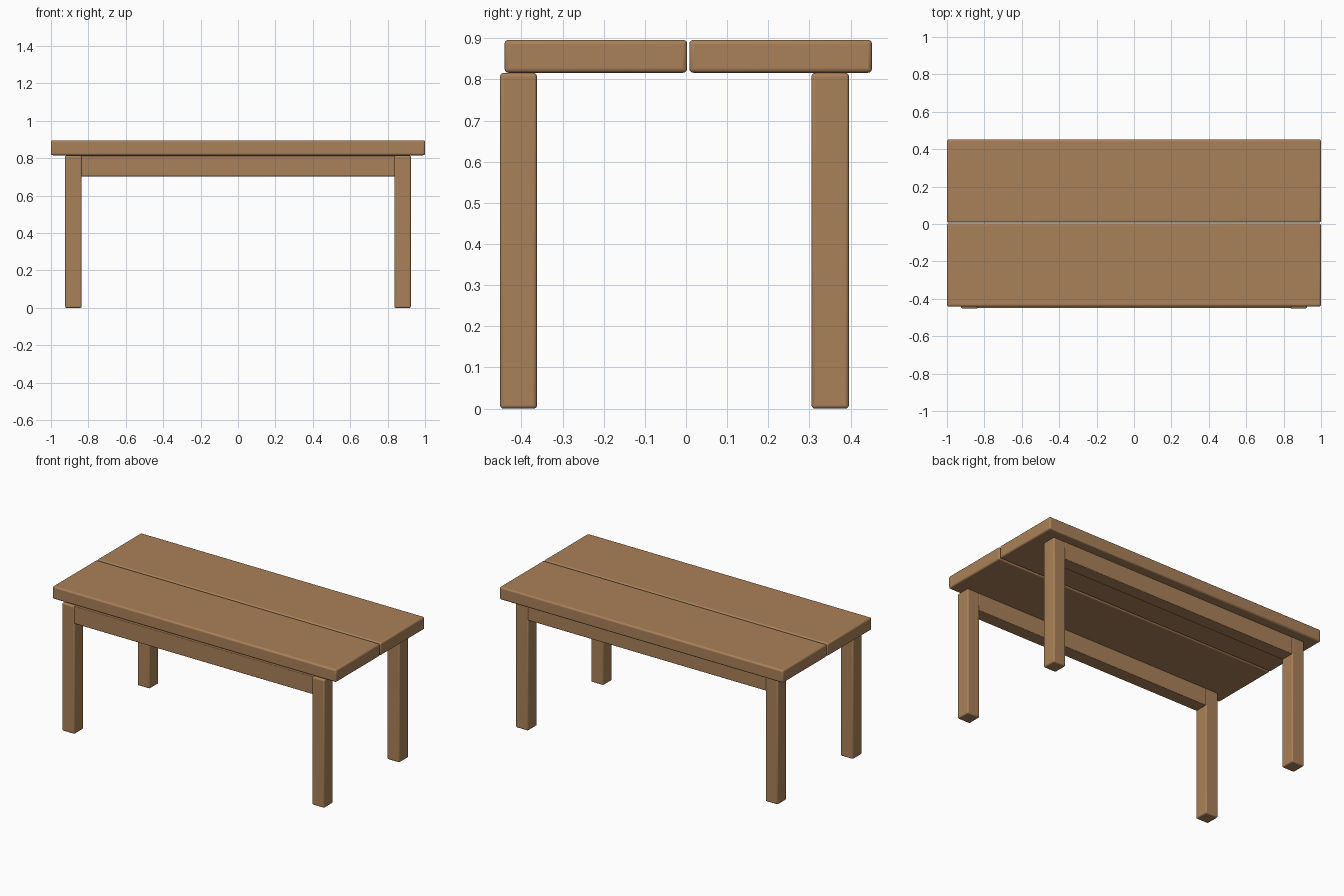
import bpy

if "Cube" in bpy.data.objects:
    bpy.data.objects.remove(bpy.data.objects["Cube"])

wood = bpy.data.materials.new("warm brown wood")
wood.diffuse_color = (0.40, 0.22, 0.10, 1)
wood.use_nodes = True
wood.node_tree.nodes["Principled BSDF"].inputs["Base Color"].default_value = wood.diffuse_color


def beam(name, low, high, radius):
    """Rounded-edge timber spanning two opposite corners."""
    size = [b - a for a, b in zip(low, high)]
    centre = [(a + b) / 2 for a, b in zip(low, high)]
    bpy.ops.mesh.primitive_cube_add(size=1, location=centre)
    ob = bpy.context.object
    ob.name = name
    ob.scale = size
    bpy.ops.object.transform_apply(location=False, rotation=False, scale=True)
    bevel = ob.modifiers.new("rounded edges", 'BEVEL')
    bevel.width = radius
    bevel.segments = 3
    ob.data.materials.append(wood)
    bpy.ops.object.shade_smooth_by_angle(angle=0.6)
    return ob


# Two top planks with a narrow gap between them
beam("front_plank", (-1, -0.441, 0.816), (1, 0.003, 0.896), 0.01)
beam("back_plank", (-1, 0.008, 0.816), (1, 0.452, 0.896), 0.01)

# Legs and the long aprons joining them (the frame sits slightly forward)
for side, y0, y1 in (("front", -0.452, -0.362), ("back", 0.305, 0.396)):
    for end, x in (("left", -0.88), ("right", 0.88)):
        beam(f"{side}_{end}_leg", (x - 0.044, y0, 0), (x + 0.044, y1, 0.815), 0.008)
    beam(f"{side}_apron", (-0.84, y0 + 0.003, 0.703), (0.84, y1 - 0.003, 0.815), 0.004)
